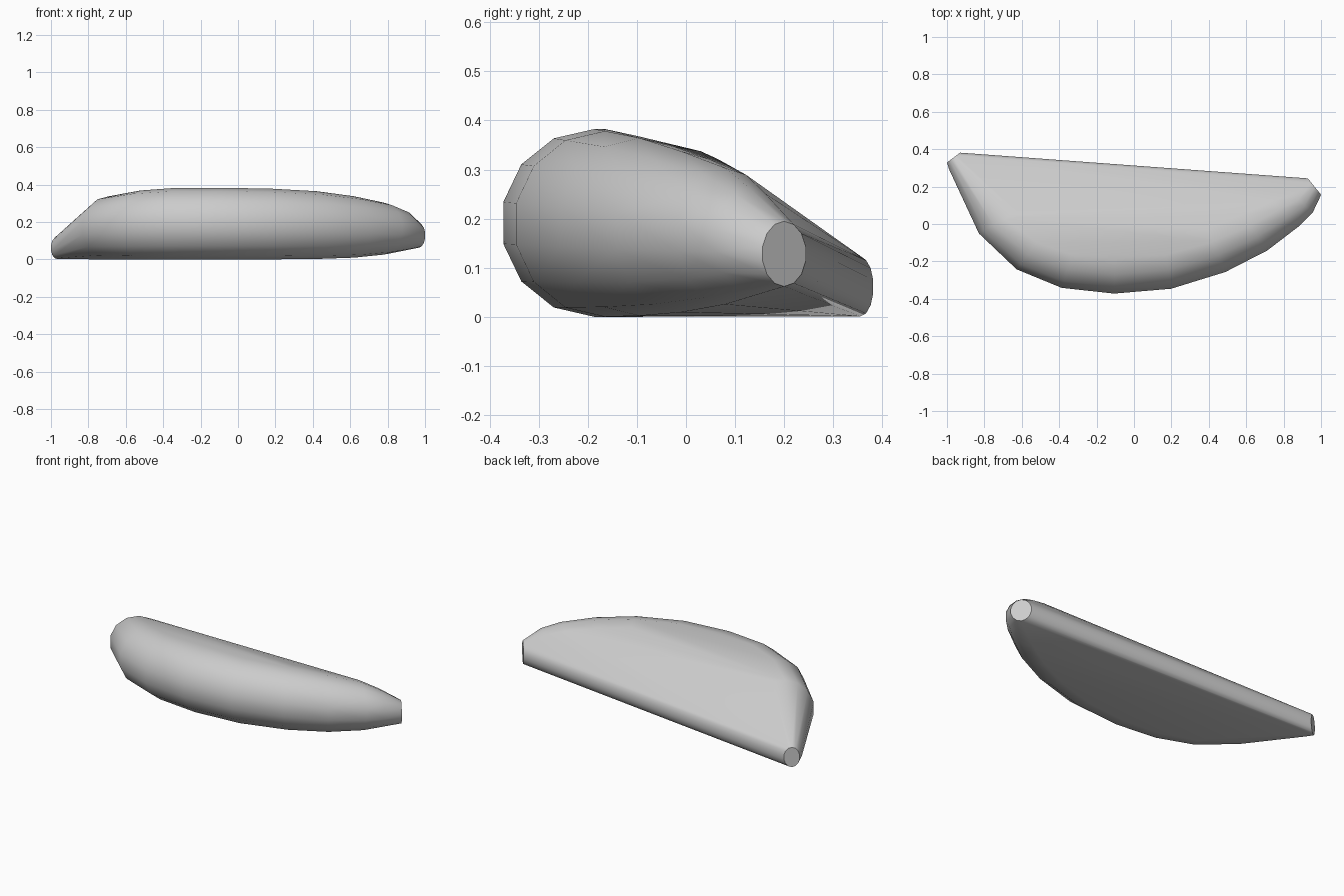
import bpy, bmesh, math

cube = bpy.data.objects.get("Cube")
if cube:
    bpy.data.objects.remove(cube, do_unlink=True)

# Rings along the curved body:
# centre x, y, z, horizontal radius, vertical radius, outward angle in degrees
RINGS = [
    (-.965, .355, .06, .045, .06, 217),
    (-.935, .32, .063, .062, .063, 207),
    (-.69, .03, .17, .165, .165, 210),
    (-.52, -.10, .183, .183, .183, 233),
    (-.33, -.165, .19, .19, .19, 252),
    (-.10, -.187, .19, .19, .19, 268),
    (.17, -.165, .188, .188, .188, 279),
    (.42, -.095, .182, .18, .18, 293),
    (.62, -.01, .172, .165, .163, 305),
    (.78, .08, .163, .14, .138, 316),
    (.88, .13, .155, .105, .105, 317),
    (.965, .20, .127, .058, .066, 309),
]
SIDES = 14

# Body: a convex skin stretched around the rings
bm = bmesh.new()
for cx, cy, cz, r, rz, angle in RINGS:
    dx, dy = math.cos(math.radians(angle)), math.sin(math.radians(angle))
    for i in range(SIDES):
        a = math.tau * (i + .5) / SIDES
        out, up = r * math.cos(a), rz * math.sin(a) / math.cos(math.pi / SIDES / 2)
        bm.verts.new((cx + dx * out, cy + dy * out, cz + up))
hull = bmesh.ops.convex_hull(bm, input=bm.verts)
loose = [v for v in bm.verts if not v.link_faces]
bmesh.ops.delete(bm, geom=loose, context='VERTS')
bmesh.ops.recalc_face_normals(bm, faces=bm.faces)

# Rest the body on the ground
lowest = min(v.co.z for v in bm.verts)
bmesh.ops.translate(bm, verts=bm.verts, vec=(0, 0, -lowest))

mesh = bpy.data.meshes.new("curved_body")
bm.to_mesh(mesh)
bm.free()
body = bpy.data.objects.new("curved_body", mesh)
bpy.context.collection.objects.link(body)

# Plain grey colour
grey = bpy.data.materials.new("light_grey")
grey.use_nodes = True
colour = (.6, .6, .6, 1)
grey.diffuse_color = colour
grey.node_tree.nodes["Principled BSDF"].inputs["Base Color"].default_value = colour
mesh.materials.append(grey)

# Smooth shading with sharp end edges
bpy.ops.object.select_all(action='DESELECT')
body.select_set(True)
bpy.context.view_layer.objects.active = body
bpy.ops.object.shade_smooth_by_angle(angle=math.radians(35))
